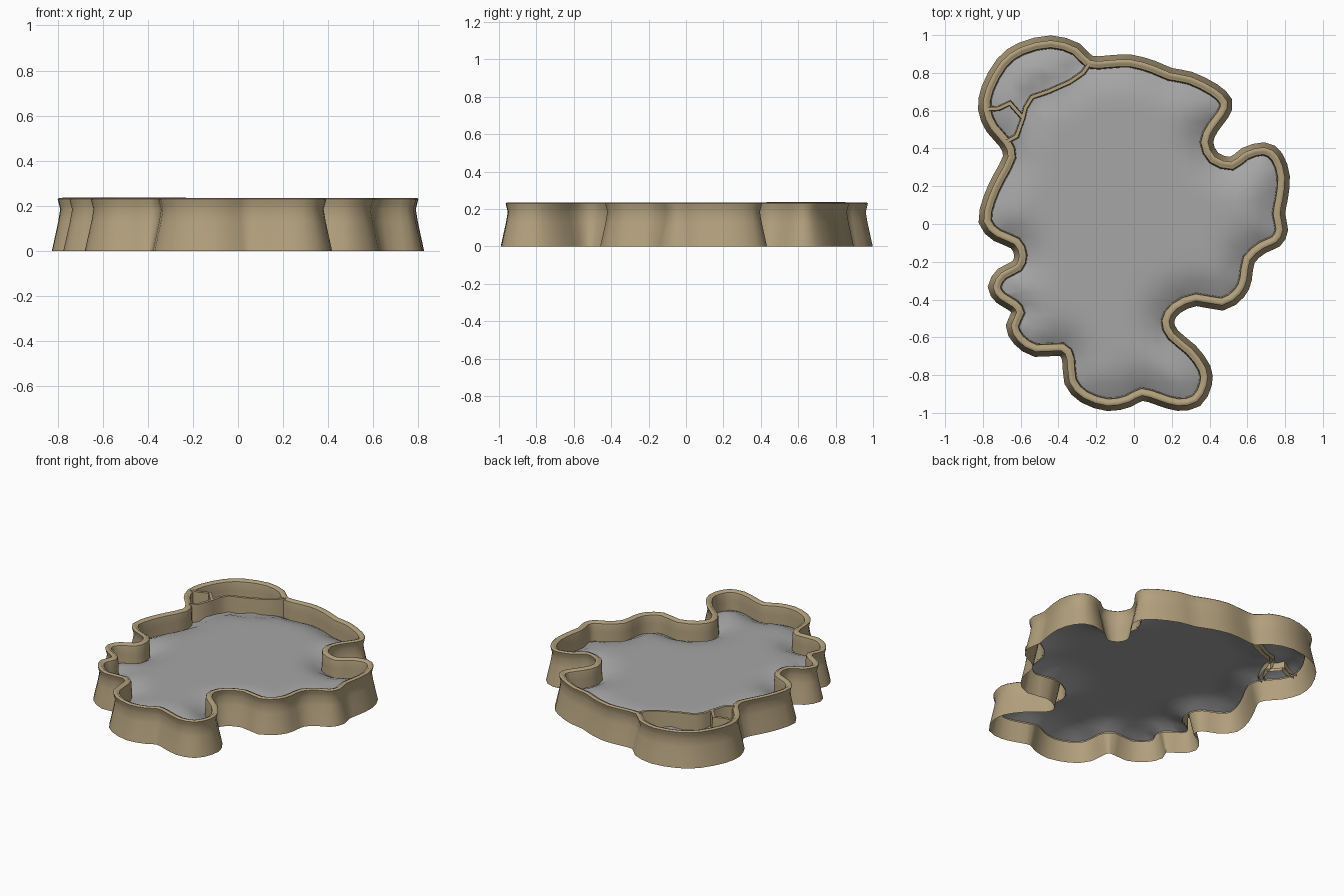
import bpy, bmesh, math
from mathutils import Vector
from mathutils.geometry import delaunay_2d_cdt, intersect_point_line

if "Cube" in bpy.data.objects:
    bpy.data.objects.remove(bpy.data.objects["Cube"])


def material(name, rgb):
    m = bpy.data.materials.new(name)
    m.diffuse_color = (*rgb, 1)
    m.use_nodes = True
    m.node_tree.nodes["Principled BSDF"].inputs["Base Color"].default_value = m.diffuse_color
    return m


TAN = material("tan_clay", (0.45, 0.355, 0.208))
GREY = material("grey_floor", (0.38, 0.38, 0.38))

# Centre line of the rim seen from above, clockwise, in thousandths of a unit
RIM = [(-238, 850), (-130, 851), (-20, 855), (95, 825), (190, 785), (295, 765), (418, 704),
       (478, 645), (464, 587), (412, 518), (376, 434), (418, 344), (518, 312), (592, 365),
       (687, 390), (750, 350), (783, 249), (772, 132), (758, 53), (773, -30), (745, -85),
       (677, -116), (600, -185), (582, -291), (550, -360), (465, -415), (328, -392),
       (217, -439), (170, -513), (201, -592), (296, -672), (365, -767), (370, -847),
       (325, -928), (233, -947), (137, -920), (42, -893), (-32, -929), (-138, -948),
       (-259, -908), (-328, -831), (-339, -714), (-381, -656), (-518, -661), (-603, -608),
       (-635, -540), (-605, -470), (-635, -425), (-700, -385), (-730, -333), (-693, -270),
       (-614, -228), (-592, -164), (-624, -95), (-720, -53), (-780, 16), (-757, 132),
       (-709, 238), (-651, 354), (-677, 434), (-746, 513), (-783, 608), (-767, 714),
       (-693, 847), (-593, 921), (-440, 956), (-312, 920)]


def points(raw):
    return [Vector((x / 1000, y / 1000)) for x, y in raw]


def round_loop(p):
    """Add a curved midpoint between neighbouring points of a closed loop."""
    out, n = [], len(p)
    for i in range(n):
        a, b, c, d = p[i - 1], p[i], p[(i + 1) % n], p[(i + 2) % n]
        out += [b, (b + c) * 0.5625 - (a + d) * 0.0625]
    return out


def offset(path, d, closed):
    """Move a path sideways to its left by d (outwards for a clockwise loop)."""
    out, n = [], len(path)
    for i, p in enumerate(path):
        a = path[i - 1] if closed or i else p
        b = path[(i + 1) % n] if closed or i < n - 1 else p
        dirs = [v.normalized() for v in (p - a, b - p) if v.length > 1e-6]
        normals = [Vector((-v.y, v.x)) for v in dirs]
        mid = sum(normals, Vector((0, 0))).normalized()
        out.append(p + mid * d / max(0.75, mid.dot(normals[0])))
    return out


def finish(name, bm, mat, angle):
    me = bpy.data.meshes.new(name)
    bm.to_mesh(me)
    bm.free()
    ob = bpy.data.objects.new(name, me)
    bpy.context.collection.objects.link(ob)
    me.materials.append(mat)
    bpy.ops.object.select_all(action='DESELECT')
    ob.select_set(True)
    bpy.context.view_layer.objects.active = ob
    bpy.ops.object.shade_smooth_by_angle(angle=math.radians(angle))
    return ob


def sweep(name, path, profile, closed):
    """Sweep an (offset, height) profile along a path."""
    bm = bmesh.new()
    rows = [[bm.verts.new((p.x, p.y, z)) for p in offset(path, d, closed)]
            for d, z in profile]
    n = len(path)
    for lo, hi in zip(rows, rows[1:]):
        for i in range(n if closed else n - 1):
            j = (i + 1) % n
            bm.faces.new((lo[j], lo[i], hi[i], hi[j]))
    return finish(name, bm, TAN, 50)


rim = round_loop(points(RIM))

# Outer wall: leaning skirt, flared lip, then down the inside to the floor
sweep("outer_wall", rim,
      [(0.042, 0.0), (0.029, 0.06), (0.014, 0.13), (0.005, 0.185), (0.012, 0.212),
       (0.016, 0.230), (0.011, 0.235), (-0.005, 0.235), (-0.012, 0.229),
       (-0.021, 0.228), (-0.024, 0.215), (-0.025, 0.17), (-0.028, 0.10)], True)

# Thin dividers that close off the corner lobe and the small cell
THIN = [(0.015, 0.10), (0.011, 0.20), (0.009, 0.237), (-0.009, 0.237),
        (-0.011, 0.20), (-0.015, 0.10)]
divider = points([(-238, 847), (-270, 800), (-340, 752), (-450, 703), (-540, 672),
                  (-575, 615), (-588, 560), (-622, 465), (-672, 438)])
sweep("lobe_divider", divider, THIN, False)
sweep("cell_divider", points([(-778, 608), (-715, 612), (-657, 640), (-588, 562)]),
      THIN, False)

# Floor: a gentle dome filling the outline, dropping towards the walls
edge = offset(rim, -0.027, True)
n = len(edge)
lines = [(edge[i - 1], edge[i]) for i in range(n)] + list(zip(divider, divider[1:]))


def edge_distance(p):
    best = 9.0
    for a, b in lines:
        t = intersect_point_line(p, a, b)[1]
        best = min(best, (a.lerp(b, min(1, max(0, t))) - p).length)
    return best


STEP = 0.06
grid = [Vector((i * STEP, j * STEP)) for i in range(-14, 15) for j in range(-17, 18)]
inner = [g for g in grid if edge_distance(g) > 0.025]
verts, _, faces, *_ = delaunay_2d_cdt(edge + inner, [], [list(range(n))[::-1]], 1, 1e-5)
bm = bmesh.new()
made = []
for v in verts:
    s = min(1.0, edge_distance(v) / 0.18)
    made.append(bm.verts.new((v.x, v.y, 0.11 + 0.055 * s * (2 - s))))
for f in faces:
    bm.faces.new([made[i] for i in f])
for v in [v for v in bm.verts if not v.link_faces]:
    bm.verts.remove(v)
for f in bm.faces:
    f.normal_update()
    if f.normal.z < 0:
        f.normal_flip()
finish("floor_sheet", bm, GREY, 60)
